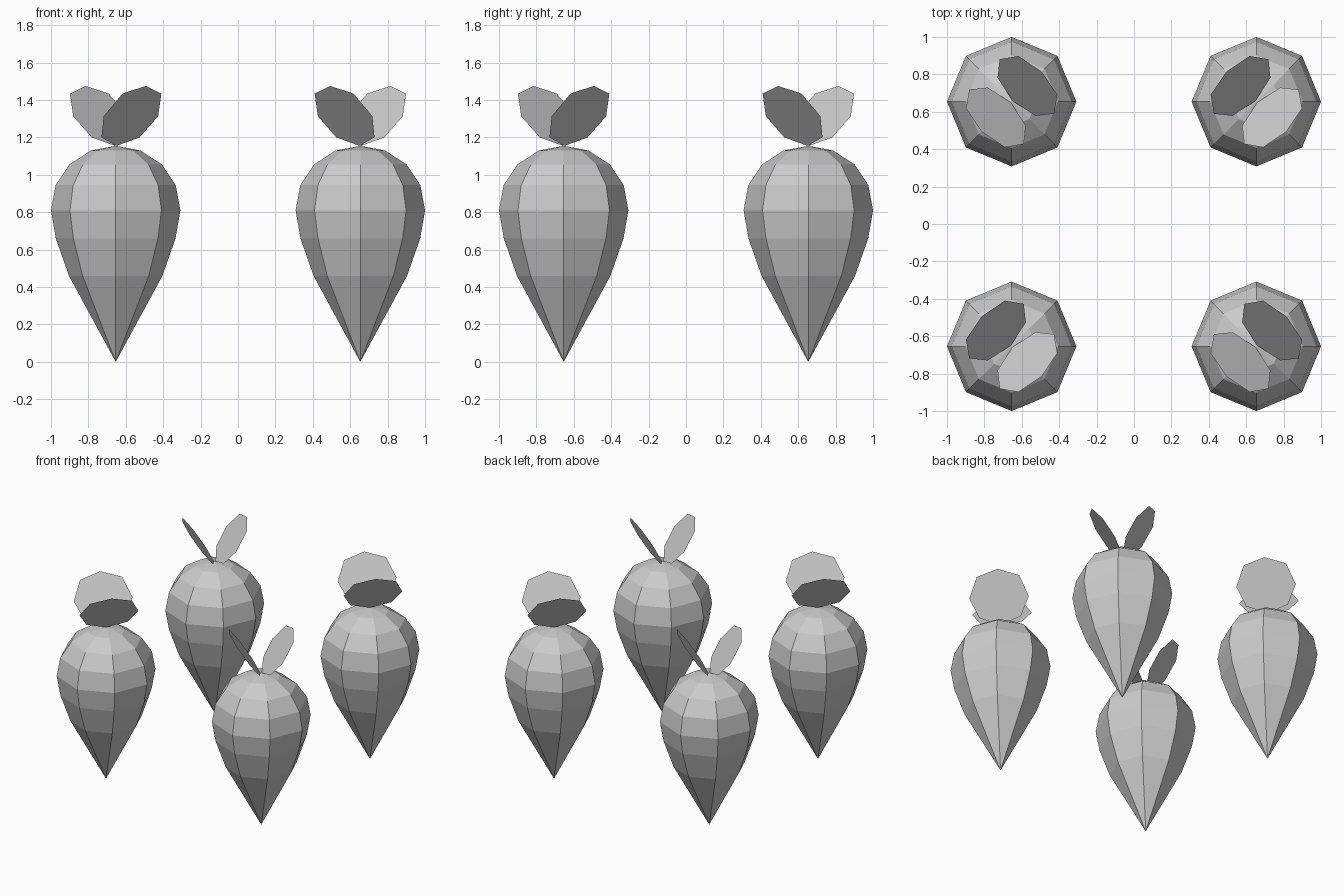
import bpy, bmesh
from math import pi, sin, cos, atan2
from mathutils import Matrix, Vector

cube = bpy.data.objects.get("Cube")
if cube:
    bpy.data.objects.remove(cube, do_unlink=True)

SIDES = 8
SPACING = 0.654
# Root outline as (radius, height) between the two pointed ends
ROOT_TIP, ROOT_TOP = 0.0, 1.155
ROOT_RINGS = [(0.25, 0.46), (0.32, 0.66), (0.346, 0.81),
              (0.321, 0.945), (0.248, 1.055), (0.132, 1.13)]
# Half leaf outline as (half width, height above the root)
LEAF_HALF = [(0.0, 0.0), (0.144, 0.045), (0.206, 0.158), (0.147, 0.279), (0.0, 0.32)]
LEAF_LEAN = 0.69


def make_material(name, value):
    mat = bpy.data.materials.new(name)
    mat.use_nodes = True
    colour = (value, value, value, 1)
    mat.diffuse_color = colour
    mat.node_tree.nodes["Principled BSDF"].inputs["Base Color"].default_value = colour
    return mat


def add_object(name, bm, mat, location):
    mesh = bpy.data.meshes.new(name)
    bm.to_mesh(mesh)
    bm.free()
    mesh.materials.append(mat)
    obj = bpy.data.objects.new(name, mesh)
    obj.location = location
    bpy.context.collection.objects.link(obj)
    return obj


def root_mesh():
    """Faceted turned root, pointed at both ends."""
    bm = bmesh.new()
    rings = [[bm.verts.new((r * cos(2 * pi * i / SIDES), r * sin(2 * pi * i / SIDES), z))
              for i in range(SIDES)] for r, z in ROOT_RINGS]
    tip = bm.verts.new((0, 0, ROOT_TIP))
    top = bm.verts.new((0, 0, ROOT_TOP))
    for i in range(SIDES):
        j = (i + 1) % SIDES
        bm.faces.new((tip, rings[0][j], rings[0][i]))
        bm.faces.new((rings[-1][i], rings[-1][j], top))
        for low, high in zip(rings, rings[1:]):
            bm.faces.new((low[i], low[j], high[j], high[i]))
    return bm


def leaf_mesh(angle):
    """Flat eight-sided leaf leaning outward along the given angle."""
    bm = bmesh.new()
    outline = LEAF_HALF + [(-w, h) for w, h in LEAF_HALF[-2:0:-1]]
    turn = Matrix.Rotation(angle, 3, "Z")
    verts = [bm.verts.new(turn @ Vector((0.006 + LEAF_LEAN * h, w, ROOT_TOP + h)))
             for w, h in outline]
    bm.faces.new(verts)
    return bm


grey = make_material("plain grey", 0.6)

# Four plants in a square, each pair of leaves spread across the corner diagonal
for depth, sy in (("front", -1), ("back", 1)):
    for side, sx in (("right", -1), ("left", 1)):
        place = (sx * SPACING, sy * SPACING, 0)
        name = depth + "_" + side
        add_object(name + "_root", root_mesh(), grey, place)
        angle = atan2(sx, -sy)
        add_object(name + "_leaf_one", leaf_mesh(angle), grey, place)
        add_object(name + "_leaf_two", leaf_mesh(angle + pi), grey, place)
